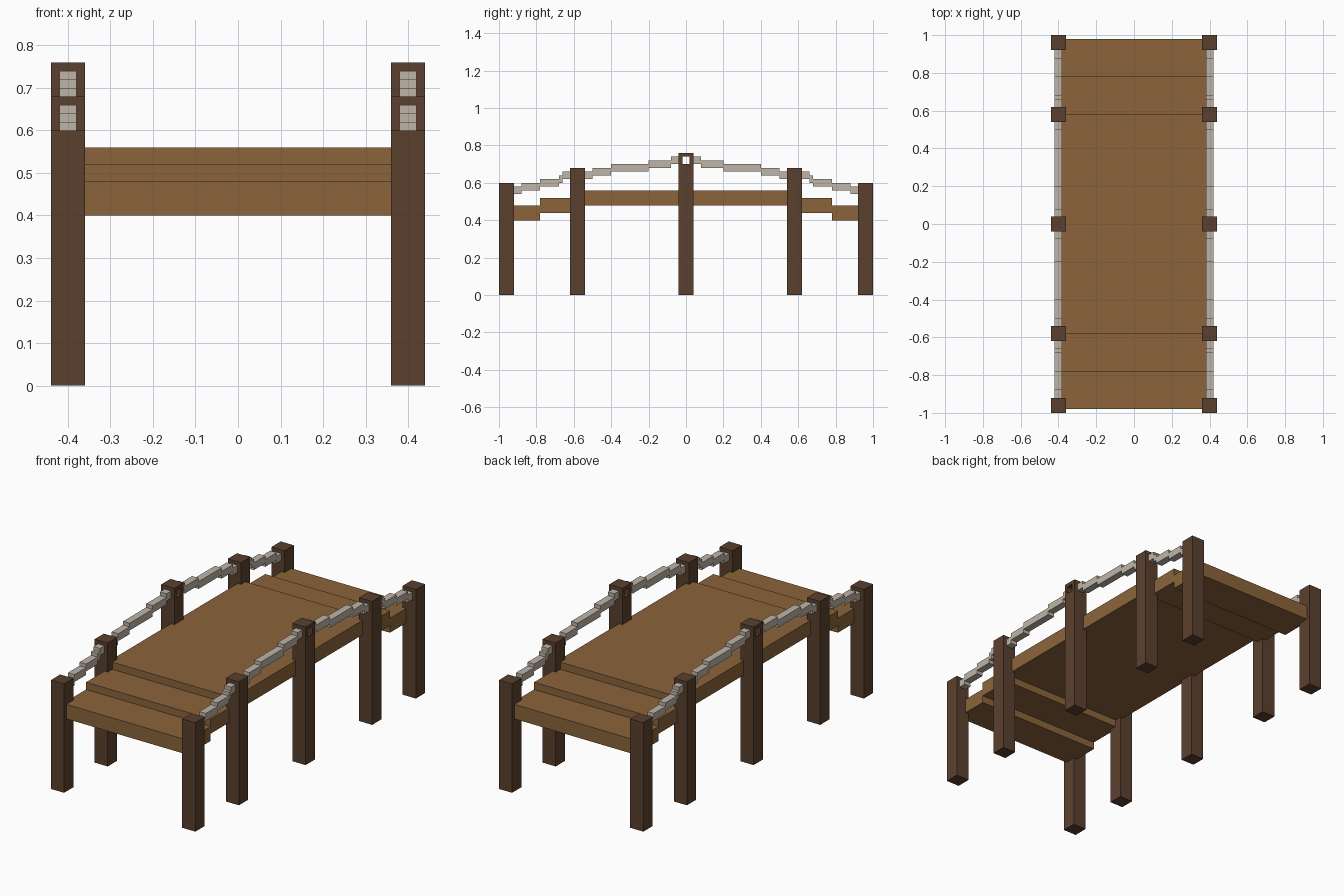
import bpy, bmesh

cube = bpy.data.objects.get("Cube")
if cube:
    bpy.data.objects.remove(cube, do_unlink=True)


def make_material(name, srgb):
    lin = [((c / 255 + 0.055) / 1.055) ** 2.4 for c in srgb] + [1.0]
    mat = bpy.data.materials.new(name)
    mat.use_nodes = True
    mat.diffuse_color = lin
    mat.node_tree.nodes["Principled BSDF"].inputs["Base Color"].default_value = lin
    return mat


DECK = make_material("deck wood", (139, 100, 59))
POST = make_material("dark post wood", (90, 64, 46))
ROPE = make_material("pale rope", (191, 180, 167))


def extrude_profile(name, points, x0, x1, mat):
    """Extrude a closed (y, z) outline from x0 to x1."""
    bm = bmesh.new()
    face = bm.faces.new([bm.verts.new((x0, y, z)) for y, z in points])
    new = bmesh.ops.extrude_face_region(bm, geom=[face])["geom"]
    moved = [v for v in new if isinstance(v, bmesh.types.BMVert)]
    bmesh.ops.translate(bm, verts=moved, vec=(x1 - x0, 0, 0))
    bmesh.ops.recalc_face_normals(bm, faces=bm.faces)
    mesh = bpy.data.meshes.new(name)
    bm.to_mesh(mesh)
    bm.free()
    mesh.materials.append(mat)
    obj = bpy.data.objects.new(name, mesh)
    bpy.context.collection.objects.link(obj)
    return obj


def stair_outline(ys, bottoms, thick):
    """Outline of a stepped strip: level i runs from ys[i] to ys[i + 1]."""
    low = []
    for i, z in enumerate(bottoms):
        low += [(ys[i], z), (ys[i + 1], z)]
    return low + [(y, z + thick) for y, z in reversed(low)]


def rect(y, half, z0, z1):
    return [(y - half, z0), (y + half, z0), (y + half, z1), (y - half, z1)]


# Stepped deck, highest in the middle
extrude_profile("deck", stair_outline([-0.98, -0.78, -0.58, 0.58, 0.78, 0.98],
                                      [0.40, 0.44, 0.48, 0.44, 0.40], 0.08),
                -0.38, 0.38, DECK)

# Rope spans between neighbouring posts: step positions and underside heights
SPANS = {
    "upper_rope": ([0.04, 0.08, 0.20, 0.40, 0.50, 0.54],
                   [0.70, 0.68, 0.66, 0.64, 0.62]),
    "lower_rope": ([0.62, 0.66, 0.68, 0.78, 0.88, 0.92],
                   [0.62, 0.60, 0.58, 0.56, 0.54]),
}

for side, sx in (("left", 1), ("right", -1)):
    x = 0.40 * sx
    for end, sy in (("back", 1), ("front", -1)):
        # End and intermediate posts
        for kind, y, top in (("end_post", 0.96, 0.60), ("inner_post", 0.58, 0.68)):
            extrude_profile(f"{end}_{side}_{kind}", rect(y * sy, 0.04, 0, top),
                            x - 0.04, x + 0.04, POST)
        # Stepped ropes
        for kind, (ys, zs) in SPANS.items():
            outline = stair_outline([y * sy for y in ys], zs, 0.04)
            extrude_profile(f"{end}_{side}_{kind}", outline, x - 0.02, x + 0.02, ROPE)

    # Middle post with a square hole through it
    post = extrude_profile(f"middle_{side}_post", rect(0, 0.04, 0, 0.76),
                           x - 0.04, x + 0.04, POST)
    cutter = extrude_profile("hole_cutter", rect(0, 0.02, 0.70, 0.74),
                             x - 0.06, x + 0.06, POST)
    cutter.hide_render = True
    mod = post.modifiers.new("rope_hole", "BOOLEAN")
    mod.operation = "DIFFERENCE"
    mod.solver = "EXACT"
    mod.object = cutter
    bpy.context.view_layer.objects.active = post
    bpy.ops.object.modifier_apply(modifier=mod.name)
    bpy.data.objects.remove(cutter, do_unlink=True)
